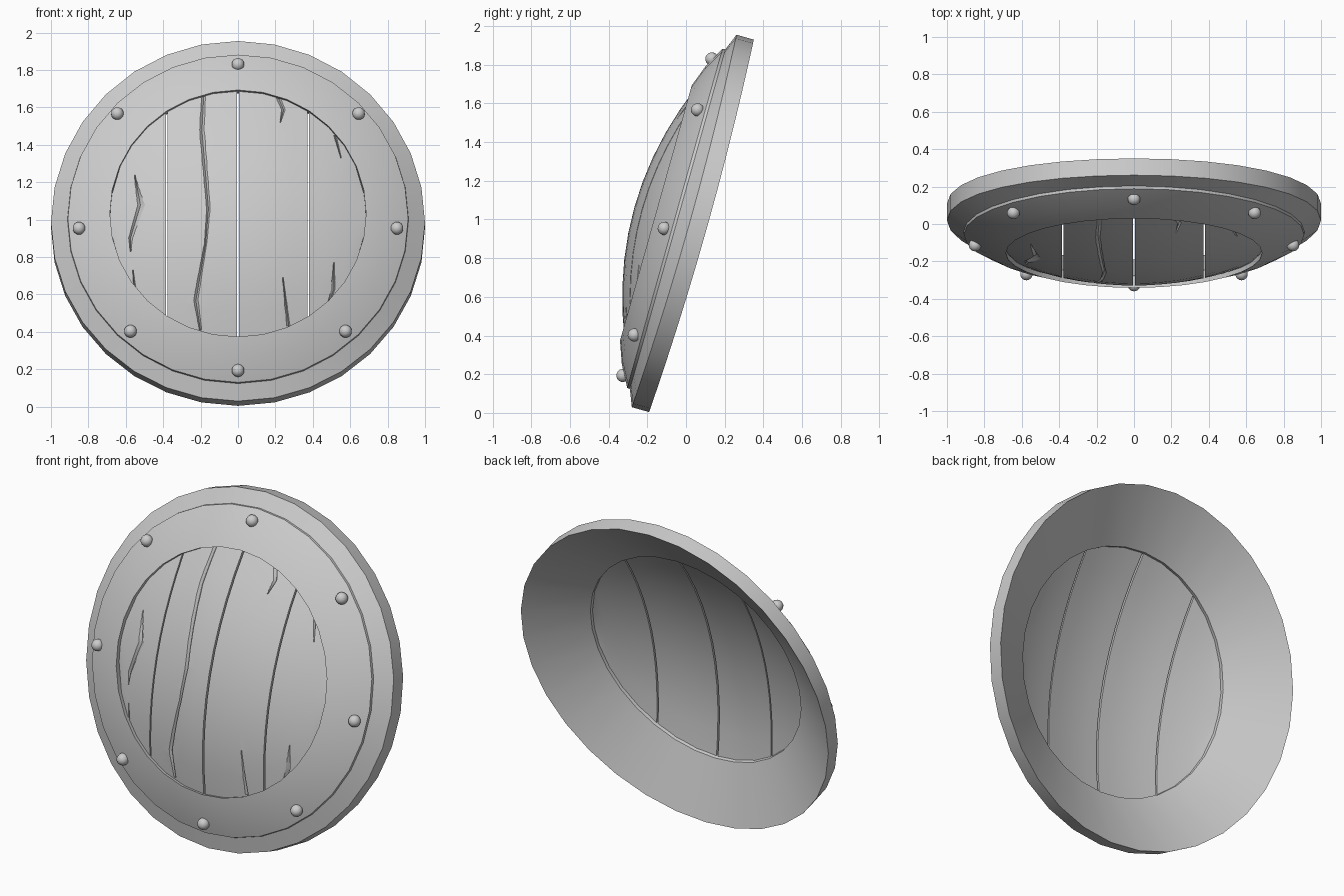
import bpy, bmesh, math
from mathutils import Matrix, Vector

if "Cube" in bpy.data.objects:
    bpy.data.objects.remove(bpy.data.objects["Cube"])

TILT = math.radians(-15.7)
FRAME = Matrix.Translation((0, 0.08, 0.967)) @ Matrix.Rotation(TILT, 4, 'X')


def dome(x, t):
    """Height of the board surface in front of the back rim plane."""
    return 0.36 - 0.3 * (x * x + t * t)


def make(name, bm, angle=30):
    bmesh.ops.recalc_face_normals(bm, faces=bm.faces)
    me = bpy.data.meshes.new(name)
    bm.to_mesh(me)
    bm.free()
    ob = bpy.data.objects.new(name, me)
    bpy.context.collection.objects.link(ob)
    ob.matrix_world = FRAME
    bpy.ops.object.select_all(action='DESELECT')
    ob.select_set(True)
    bpy.context.view_layer.objects.active = ob
    if angle:
        bpy.ops.object.shade_smooth_by_angle(angle=math.radians(angle))
    return ob


# Metal rim: closed profile (radius, height) spun into 32 sides
profile = [(1.0, 0.0), (1.0, 0.093), (0.912, 0.128), (0.91, 0.143),
           (0.80, 0.203), (0.685, 0.245), (0.685, 0.178)]
SIDES = 32
bm = bmesh.new()
rings = []
for i in range(SIDES):
    a = 2 * math.pi * i / SIDES
    ring = []
    for r, h in profile:
        x, t = r * math.sin(a), r * math.cos(a)
        if r == 1.0:
            h -= 0.03 * x * x      # edge sweeps back slightly at the sides
        ring.append(bm.verts.new((x, -h, t)))
    rings.append(ring)
n = len(profile)
for i in range(SIDES):
    p, q = rings[i], rings[(i + 1) % SIDES]
    for j in range(n):
        k = (j + 1) % n
        bm.faces.new((p[j], p[k], q[k], q[j]))
make("rim", bm, 22)

# Four domed planks with narrow gaps between them
R, THICK, ROWS, COLS = 0.688, 0.022, 10, 5
bm = bmesh.new()
for x0, x1 in [(-0.683, -0.384), (-0.376, -0.005), (0.005, 0.371), (0.379, 0.683)]:
    layers = []
    for off in (0, THICK):
        grid = []
        for c in range(COLS + 1):
            x = x0 + (x1 - x0) * c / COLS
            half = math.sqrt(R * R - x * x)
            col = []
            for r in range(ROWS + 1):
                t = half * (2 * r / ROWS - 1)
                col.append(bm.verts.new((x, off - dome(x, t), t)))
            grid.append(col)
        for c in range(COLS):
            for r in range(ROWS):
                bm.faces.new((grid[c][r], grid[c + 1][r], grid[c + 1][r + 1], grid[c][r + 1]))
        layers.append(grid)
    border = ([(c, 0) for c in range(COLS)] + [(COLS, r) for r in range(ROWS)]
              + [(c, ROWS) for c in range(COLS, 0, -1)] + [(0, r) for r in range(ROWS, 0, -1)])
    f, b = layers
    for (c, r), (d, s) in zip(border, border[1:] + border[:1]):
        bm.faces.new((f[c][r], f[d][s], b[d][s], b[c][r]))
planks = make("planks", bm, 0)

# Cracks: V-shaped grooves along short paths (front view x, z, width)
cracks = [
    [(-.187, 1.68, .022), (-.198, 1.48, .026), (-.162, 1.06, .02), (-.176, .87, .014),
     (-.23, .57, .024), (-.203, .41, .014)],
    [(-.552, 1.24, .004), (-.528, 1.08, .034), (-.58, .90, .02), (-.575, .83, .004)],
    [(-.562, .73, .004), (-.555, .64, .012)],
    [(.205, 1.67, .026), (.24, 1.59, .022), (.225, 1.52, .004)],
    [(.517, 1.45, .016), (.55, 1.33, .004)],
    [(.513, .77, .004), (.508, .63, .022), (.487, .56, .016)],
    [(.24, .69, .004), (.268, .43, .02)],
]


def to_local(x, z):
    t = z - 0.97
    for _ in range(8):
        t = (z - 0.967 - 0.271 * dome(x, t)) / 0.963
    return t


bm = bmesh.new()
STEPS, DEPTH, TOP = 4, 0.014, 0.028
for path in cracks:
    pts = []
    for p, q in zip(path, path[1:]):
        pts += [Vector(p).lerp(Vector(q), s / STEPS) for s in range(STEPS)]
    pts.append(Vector(path[-1]))
    sections = []
    for x, z, w in pts:
        t = to_local(x, z)
        h = dome(x, t)
        wide = w / 2 * (DEPTH + TOP) / DEPTH
        sections.append([bm.verts.new(co) for co in (
            (x - wide, -h - TOP, t), (x + wide, -h - TOP, t), (x + w * 0.2, DEPTH - h, t))])
    for a, b in zip(sections, sections[1:]):
        for j in range(3):
            k = (j + 1) % 3
            bm.faces.new((a[j], a[k], b[k], b[j]))
    bm.faces.new(sections[0])
    bm.faces.new(sections[-1][::-1])
cutter = make("crack_cutter", bm, 0)
cutter.hide_render = True

bpy.ops.object.select_all(action='DESELECT')
planks.select_set(True)
bpy.context.view_layer.objects.active = planks
mod = planks.modifiers.new("cracks", 'BOOLEAN')
mod.operation, mod.solver, mod.object = 'DIFFERENCE', 'EXACT', cutter
bpy.ops.object.modifier_apply(modifier=mod.name)
bpy.data.objects.remove(cutter)
bpy.ops.object.shade_smooth_by_angle(angle=math.radians(25))

# Eight rivets round the rim (local x, local up)
spots = [(0, .845), (0, -.855)]
for s in (-1, 1):
    spots += [(s * .645, .572), (s * .85, -.065), (s * .575, -.637)]
bm = bmesh.new()
for x, t in spots:
    bmesh.ops.create_uvsphere(bm, u_segments=14, v_segments=8, radius=0.034,
                              matrix=Matrix.Translation((x, -0.182, t)))
make("rivets", bm, 40)
